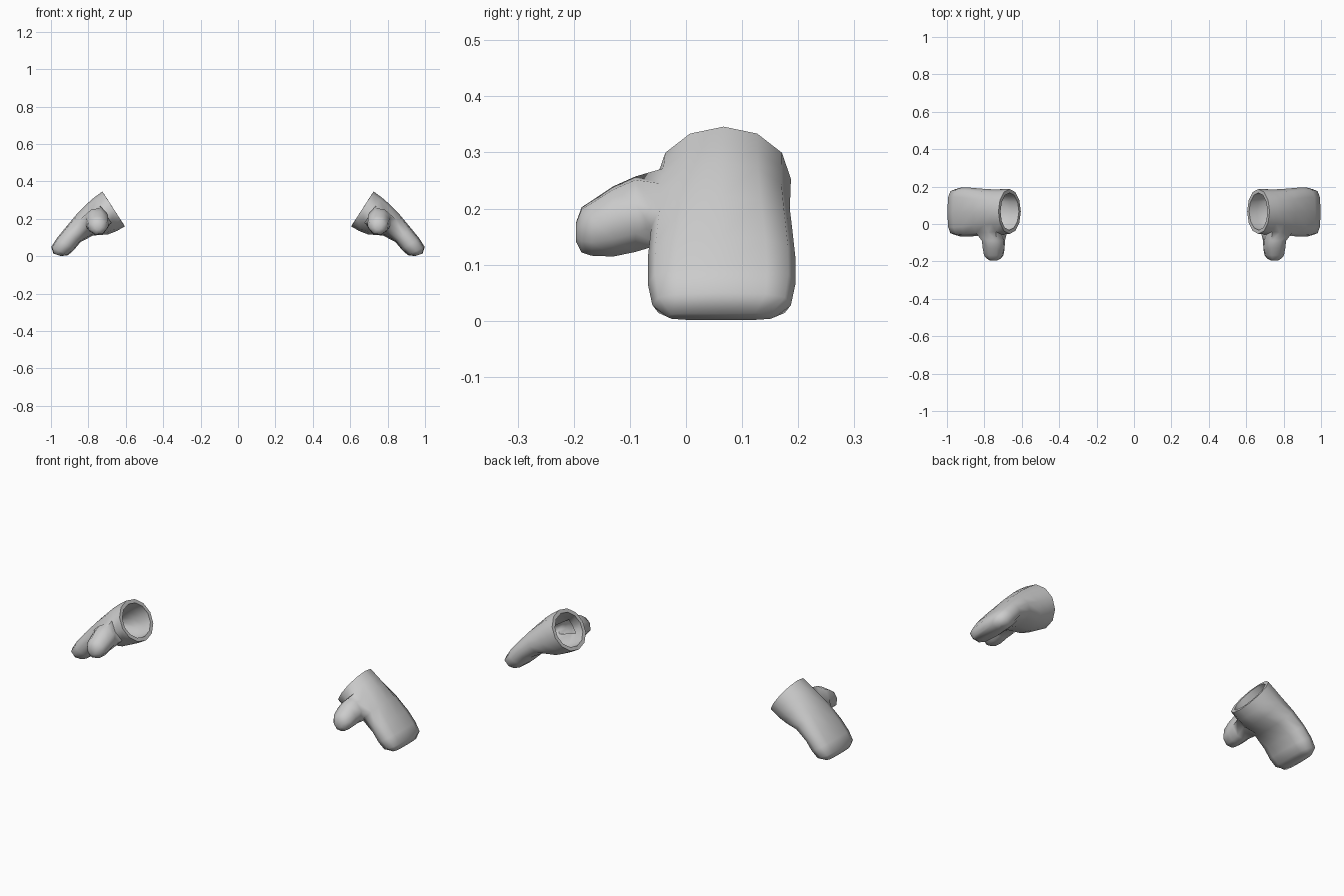
import bpy, bmesh, math

if "Cube" in bpy.data.objects:
    bpy.data.objects.remove(bpy.data.objects["Cube"])

SIDES = 12
# Hand sections: top (x, z), bottom (x, z), front y, back y, squareness
SECTIONS = [
    ((0.725, 0.346), (0.605, 0.160), -0.053, 0.187, 1.00),
    ((0.768, 0.315), (0.648, 0.135), -0.056, 0.186, 0.95),
    ((0.805, 0.283), (0.695, 0.117), -0.060, 0.185, 0.90),
    ((0.865, 0.222), (0.775, 0.111), -0.062, 0.189, 0.85),
    ((0.925, 0.150), (0.842, 0.076), -0.068, 0.195, 0.75),
    ((0.970, 0.095), (0.875, 0.036), -0.068, 0.195, 0.70),
    ((0.998, 0.050), (0.908, 0.006), -0.060, 0.187, 0.65),
    ((0.987, 0.014), (0.945, 0.001), -0.035, 0.160, 0.70),
]
# Thumb sections: centre x, y, z, half width, half height
THUMB = [
    (0.752, -0.090, 0.190, 0.064, 0.070),
    (0.750, -0.130, 0.177, 0.061, 0.065),
    (0.750, -0.168, 0.165, 0.054, 0.051),
    (0.750, -0.186, 0.162, 0.038, 0.042),
    (0.750, -0.196, 0.158, 0.018, 0.018),
]

wool = bpy.data.materials.new("grey wool")
wool.diffuse_color = (0.6, 0.6, 0.6, 1)
wool.use_nodes = True
wool.node_tree.nodes["Principled BSDF"].inputs["Base Color"].default_value = wool.diffuse_color


def power(v, e):
    return math.copysign(abs(v) ** e, v)


def mitten(name, side):
    bm = bmesh.new()
    # Hand tube, open at the cuff
    rings = []
    for (tx, tz), (bx, bz), y0, y1, e in SECTIONS:
        ring = []
        for i in range(SIDES):
            a = 2 * math.pi * i / SIDES
            u, v = power(math.cos(a), e), power(math.sin(a), e)
            ring.append(bm.verts.new((
                side * ((tx + bx) / 2 + u * (tx - bx) / 2),
                (y0 + y1) / 2 - v * (y1 - y0) / 2,
                (tz + bz) / 2 + u * (tz - bz) / 2)))
        rings.append(ring)
    f = SIDES // 4                      # column facing forward
    for r in range(len(rings) - 1):
        for i in range(SIDES):
            if r in (1, 2) and i in (f - 1, f):
                continue                # gap where the thumb grows out
            j = (i + 1) % SIDES
            bm.faces.new((rings[r][i], rings[r][j],
                          rings[r + 1][j], rings[r + 1][i]))
    bm.faces.new(rings[-1])

    # Thumb, grown from the gap
    loop = [rings[1][f - 1], rings[1][f], rings[1][f + 1], rings[2][f + 1],
            rings[3][f + 1], rings[3][f], rings[3][f - 1], rings[2][f - 1]]
    mx = sum(v.co.x for v in loop) / 8
    mz = sum(v.co.z for v in loop) / 8
    start = math.atan2(loop[0].co.z - mz, side * (loop[0].co.x - mx))
    for cx, y, cz, rx, rz in THUMB:
        new = []
        for k in range(8):
            a = start + k * math.pi / 4
            new.append(bm.verts.new((side * (cx + rx * math.cos(a)), y,
                                     cz + rz * math.sin(a))))
        for k in range(8):
            n = (k + 1) % 8
            bm.faces.new((loop[k], loop[n], new[n], new[k]))
        loop = new
    bm.faces.new(loop)
    bmesh.ops.recalc_face_normals(bm, faces=bm.faces)

    mesh = bpy.data.meshes.new(name)
    bm.to_mesh(mesh)
    bm.free()
    mesh.materials.append(wool)
    ob = bpy.data.objects.new(name, mesh)
    bpy.context.collection.objects.link(ob)
    # Knitted thickness with a visible cuff rim
    shell = ob.modifiers.new("thickness", 'SOLIDIFY')
    shell.thickness = 0.02
    shell.offset = -1
    bpy.ops.object.select_all(action='DESELECT')
    ob.select_set(True)
    bpy.context.view_layer.objects.active = ob
    bpy.ops.object.modifier_apply(modifier=shell.name)
    bpy.ops.object.shade_smooth_by_angle(angle=math.radians(60))


mitten("right_mitten", 1)
mitten("left_mitten", -1)
